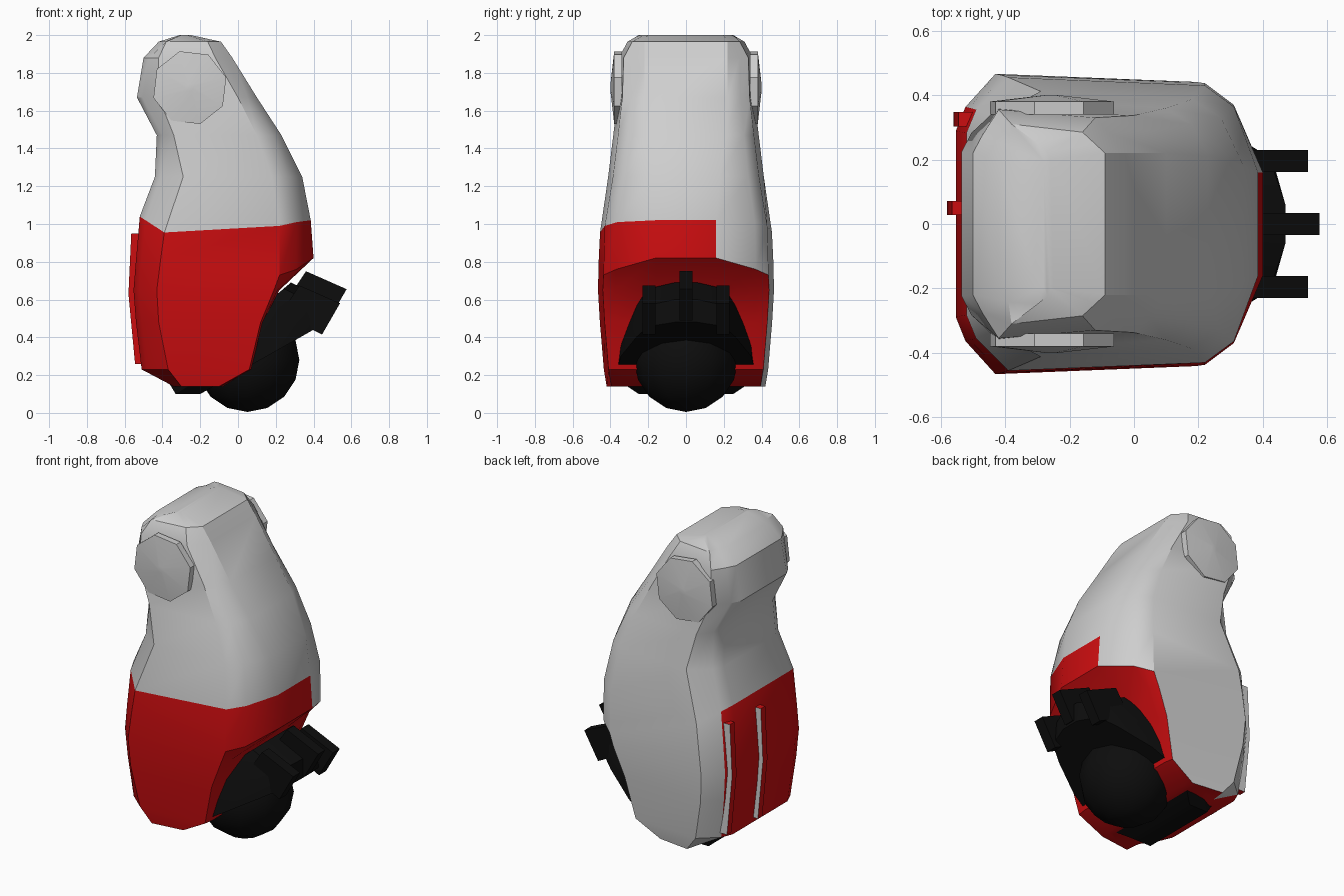
import bpy, bmesh, math
from mathutils import Vector

cube = bpy.data.objects.get("Cube")
if cube:
    bpy.data.objects.remove(cube, do_unlink=True)


def material(name, color):
    m = bpy.data.materials.new(name)
    m.use_nodes = True
    rgba = (*color, 1)
    m.diffuse_color = rgba
    m.node_tree.nodes["Principled BSDF"].inputs["Base Color"].default_value = rgba
    return m


GREY = material("light grey", (.62, .62, .62))
RED = material("red", (.6, .004, .005))
BLACK = material("black", (.004, .004, .004))


def finish(name, bm, mats, angle=30):
    bmesh.ops.recalc_face_normals(bm, faces=bm.faces)
    me = bpy.data.meshes.new(name)
    bm.to_mesh(me)
    bm.free()
    ob = bpy.data.objects.new(name, me)
    bpy.context.collection.objects.link(ob)
    for m in mats:
        me.materials.append(m)
    bpy.ops.object.select_all(action='DESELECT')
    ob.select_set(True)
    bpy.context.view_layer.objects.active = ob
    bpy.ops.object.shade_smooth_by_angle(angle=math.radians(angle))
    return ob


def loft(bm, rings, pick=lambda level, seg: 0):
    """Skin closed rings of points; pick gives the material of each face."""
    rows = [[bm.verts.new(p) for p in r] for r in rings]
    n = len(rows[0])
    for k in range(len(rows) - 1):
        for i in range(n):
            j = (i + 1) % n
            f = bm.faces.new((rows[k][i], rows[k][j], rows[k + 1][j], rows[k + 1][i]))
            f.material_index = pick(k, i)
    for k, row in ((-1, rows[0]), (len(rows), rows[-1])):
        bm.faces.new(row).material_index = pick(k, 0)


def mirrored(half):
    return half + [Vector((p[0], -p[1], p[2])) for p in reversed(half)]


# Hull sections from top down: z, back, back ridge, side ridge, corner, nose, half width, nose half width
SECTIONS = [
    (2, -.31, -.30, -.27, -.26, -.25, .25, .2),
    (1.965, -.42, -.38, -.16, -.12, -.09, .31, .22),
    (1.88, -.5, -.42, -.12, -.08, -.03, .355, .22),
    (1.67, -.535, -.42, 0, .05, .1, .362, .22),
    (1.47, -.43, -.34, .1, .18, .23, .385, .21),
    (1.25, -.44, -.29, .18, .27, .34, .412, .18),
    (1, -.52, -.39, .22, .31, .385, .455, .16),
    (.81, -.54, -.41, .22, .31, .4, .462, .16),
    (.65, -.553, -.43, .19, .21, .22, .466, .16),
    (.48, -.54, -.42, .12, .13, .13, .456, .16),
    (.23, -.51, -.37, .06, .07, .07, .435, .16),
    (.14, -.34, -.3, -.1, -.09, -.08, .42, .16),
]
BELT, CHIN = 6, 7


def section(level):
    z, back, ridge, side, corner, nose, w, nw = SECTIONS[level]
    pts = [(back, .62 * w), (back + .03, .78 * w), (ridge, w),
           (side, w - .025), (corner, .8 * w), (nose, nw)]
    lift = (.04, .02, -.045, -.01, .01, .02) if level == BELT else (0,) * 6
    if level == CHIN:
        lift = (0, 0, 0, -.08, -.05, .01)
    return mirrored([Vector((x, y, z + d)) for (x, y), d in zip(pts, lift)])


def hull_colour(level, seg):
    if level < BELT:
        return 0
    if level < len(SECTIONS) - 1 and seg in (1, 2):
        return 0
    return 0 if level == BELT and seg in (3, 4) else 1


bm = bmesh.new()
loft(bm, [section(k) for k in range(len(SECTIONS))], hull_colour)
finish("hull", bm, [GREY, RED], 32)

# Shallow round caps on both sides of the head
for s, name in ((1, "left_head_cap"), (-1, "right_head_cap")):
    bm = bmesh.new()

    def circle(r, y):
        return [Vector((-.255 + r * math.cos(a), s * y, 1.722 + r * math.sin(a)))
                for a in (math.tau * (i + .35) / 8 for i in range(8))]
    loft(bm, [circle(.2, .34), circle(.2, .38), circle(.02, .4)])
    finish(name, bm, [GREY])


def slab(name, profile, y0, y1, mats):
    """Extrude an x-z outline between two y values."""
    bm = bmesh.new()
    loft(bm, [[Vector((x, y, z)) for x, z in profile] for y in (y0, y1)])
    ob = finish(name, bm, mats, 20)
    if len(mats) > 1:
        for p in ob.data.polygons:
            p.material_index = 1 if p.normal.y > .5 else 0
    return ob


# Raised ribs on the back
for name, y, shift in (("centre_rib", .05, 0), ("side_rib", .325, .02)):
    outer = [(-.565, .95), (-.58, .63), (-.545, .26)]
    inner = [(-.49, z) for x, z in reversed(outer)]
    slab(name, [(x + shift, z) for x, z in outer + inner],
         y - .022, y + .022, [RED, GREY])


# Tilted housing under the chin
def housing_ring(cx, cz, tx, tz):
    half = [(-1, .25), (-.65, .35), (-.4, .37), (.05, .345),
            (.6, .26), (.88, .2), (1, .06)]
    return mirrored([Vector((cx + u * tx, y, cz + u * tz)) for u, y in half])


bm = bmesh.new()
loft(bm, [housing_ring(-.04, .42, .32, .27),
          housing_ring(.07, .35, .40, .25),
          housing_ring(.135, .29, .335, .19)])
finish("ball_housing", bm, [BLACK])

# Clips on the upper rim of the housing
clip = [(.36, .75), (.575, .655), (.48, .49), (.26, .6)]
for name, y, dx, dz in (("centre_clip", 0, 0, 0), ("left_clip", .195, -.035, -.075),
                        ("right_clip", -.195, -.035, -.075)):
    slab(name, [(x + dx, z + dz) for x, z in clip], y - .034, y + .034, [BLACK])

# Ball
bm = bmesh.new()
bmesh.ops.create_uvsphere(bm, u_segments=12, v_segments=8, radius=.275)
ball = finish("ball", bm, [BLACK])
ball.location = (.05, 0, .28)
